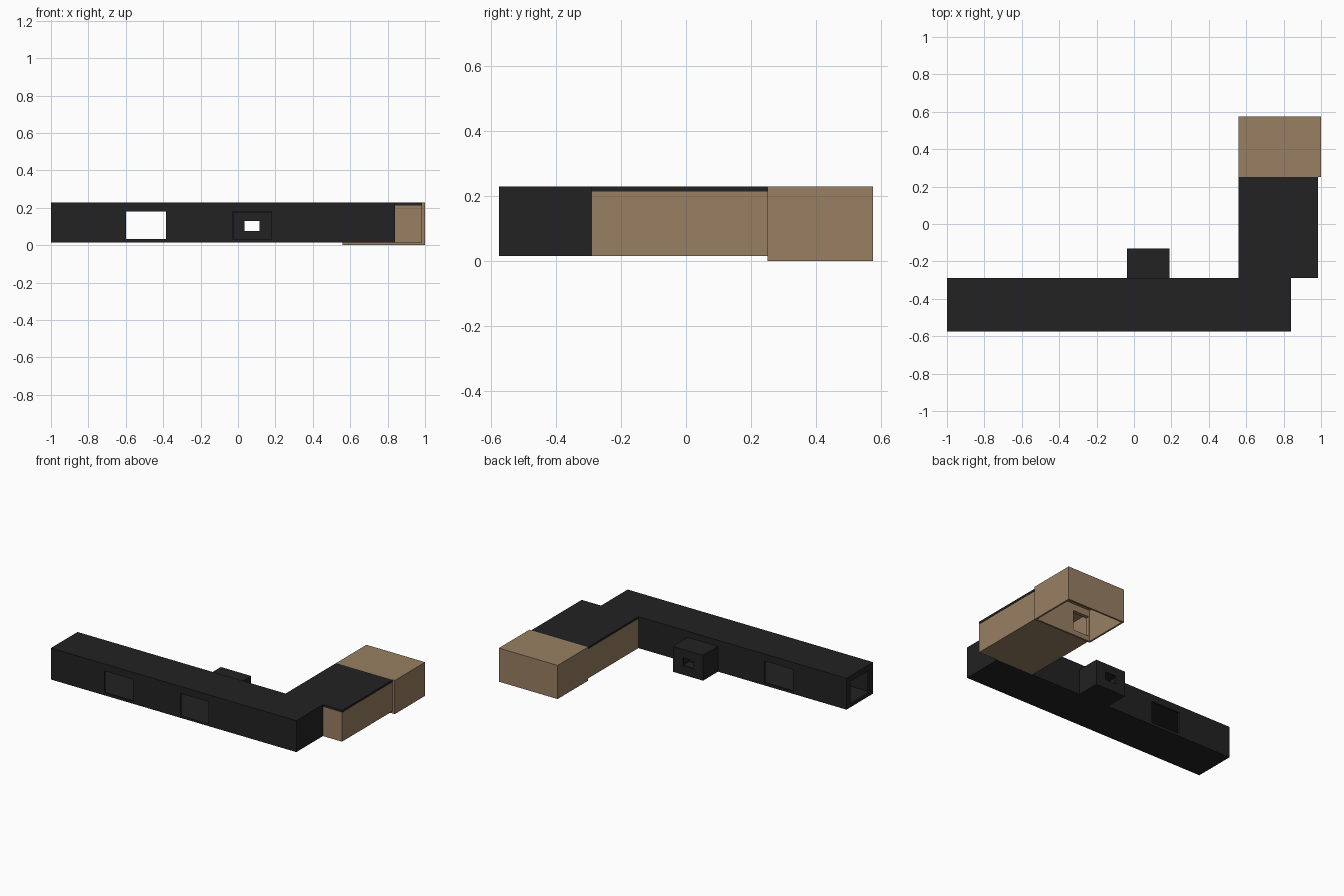
import bpy
from mathutils import Vector

start_cube = bpy.data.objects.get("Cube")
if start_cube:
    bpy.data.objects.remove(start_cube, do_unlink=True)


def make_material(name, rgb):
    mat = bpy.data.materials.new(name)
    mat.use_nodes = True
    mat.diffuse_color = (*rgb, 1)
    mat.node_tree.nodes["Principled BSDF"].inputs["Base Color"].default_value = (*rgb, 1)
    return mat


charcoal = make_material("charcoal", (0.016, 0.016, 0.016))
tan = make_material("tan", (0.314, 0.212, 0.122))


def box(name, low, high):
    """Axis-aligned block between two corners."""
    low, high = Vector(low), Vector(high)
    bpy.ops.mesh.primitive_cube_add(size=1)
    obj = bpy.context.object
    obj.name = obj.data.name = name
    for v in obj.data.vertices:
        v.co = [a + (c + 0.5) * (b - a) for a, b, c in zip(low, high, v.co)]
    return obj


def build(name, mat, low, high, cuts=()):
    """Block with rectangular rooms and openings carved out of it."""
    obj = box(name, low, high)
    for cut in cuts:
        cutter = box("cutter", *cut)
        cutter.hide_render = True
        mod = obj.modifiers.new("carve", "BOOLEAN")
        mod.operation, mod.solver, mod.object = "DIFFERENCE", "EXACT", cutter
        bpy.context.view_layer.objects.active = obj
        bpy.ops.object.modifier_apply(modifier=mod.name)
        bpy.data.objects.remove(cutter, do_unlink=True)
    obj.data.materials.clear()
    obj.data.materials.append(mat)
    for face in obj.data.polygons:
        face.material_index = 0
    return obj


T = 0.012                      # wall thickness
FLOOR, ROOF = 0.015, 0.228
FRONT, INNER, JOIN, BACK = -0.575, -0.29, 0.25, 0.575
door_x, door_z = (0.578, 0.70), (0.035, 0.17)

# Long hall: hollow, with a see-through window, bay opening, end and side doors
build("long_hall", charcoal, (-1, FRONT, FLOOR), (0.84, INNER, ROOF), [
    ((-1 + T, FRONT + T, FLOOR + T), (0.84 - T, INNER - T, ROOF - T)),
    ((-0.60, FRONT - T, 0.032), (-0.385, INNER + T, 0.18)),
    ((-0.03, FRONT - T, 0.03), (0.18, INNER + T, 0.18)),
    ((-1 - T, -0.53, 0.035), (-1 + 2 * T, -0.335, 0.19)),
    ((door_x[0], INNER - 2 * T, door_z[0]), (door_x[1], INNER + T, door_z[1])),
])

# Small bay behind the hall with its own window
build("rear_bay", charcoal, (-0.037, INNER, FLOOR), (0.19, -0.13, 0.187), [
    ((-0.037 + T, INNER - T, FLOOR + T), (0.19 - T, -0.13 - T, 0.187 - T)),
    ((0.035, -0.13 - 2 * T, 0.075), (0.115, -0.13 + T, 0.13)),
])

# Side wing: tan walls under a dark roof slab
build("wing_walls", tan, (0.56, INNER, FLOOR), (0.983, JOIN, 0.213), [
    ((0.56 + T, INNER + T, FLOOR + T), (0.983 - T, JOIN - T, 0.213 - T)),
    ((door_x[0], INNER - T, door_z[0]), (door_x[1], JOIN + T, door_z[1])),
])
build("wing_roof", charcoal, (0.56, INNER, 0.213), (0.985, JOIN, ROOF))

# End room: open underneath, with a doorway into the wing
build("end_room", tan, (0.56, JOIN, 0), (1, BACK, ROOF), [
    ((0.56 + T, JOIN + T, -T), (1 - T, BACK - T, ROOF - T)),
    ((door_x[0], JOIN - T, door_z[0]), (door_x[1], JOIN + 2 * T, door_z[1])),
])
